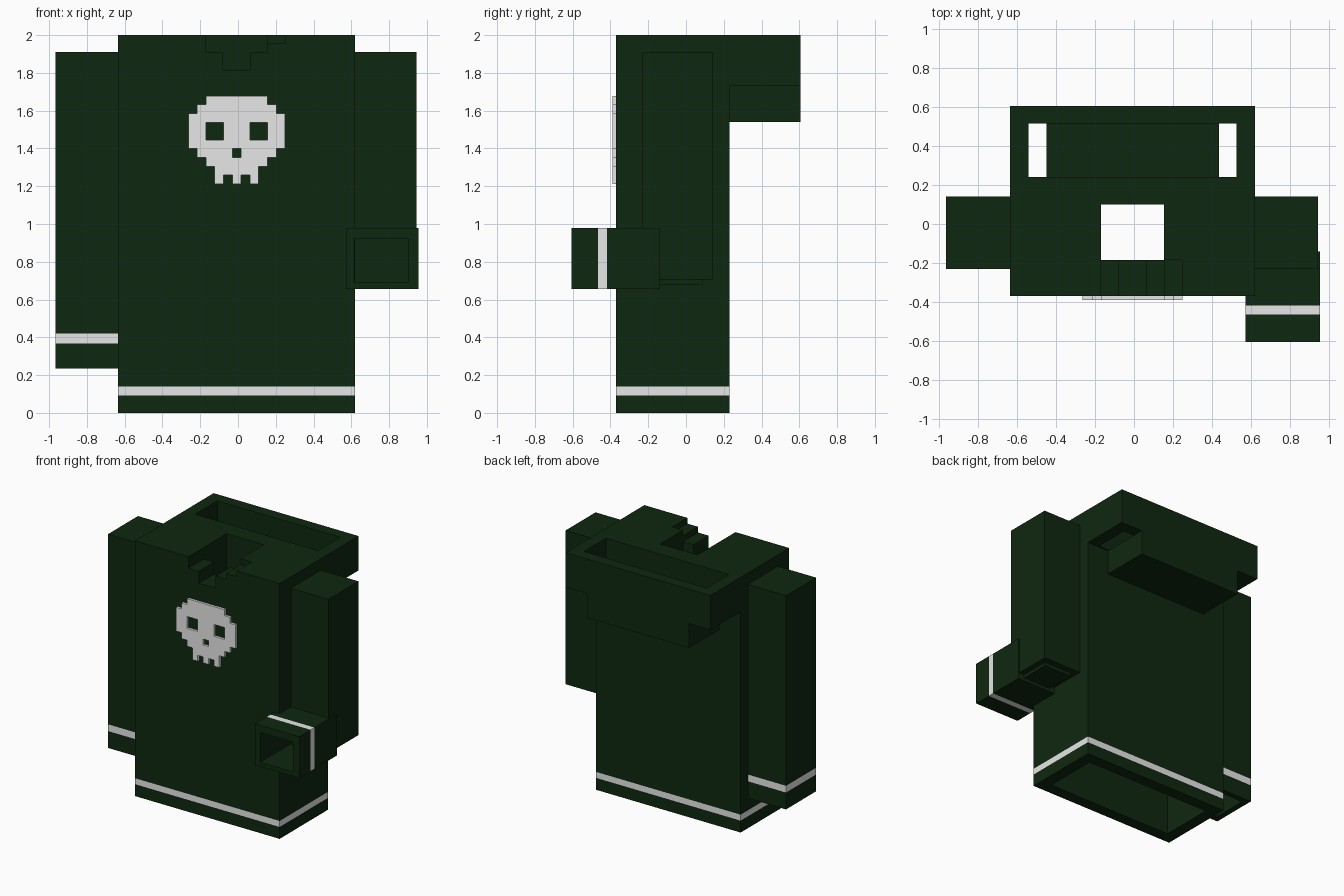
import bpy, bmesh
from mathutils import Vector

if "Cube" in bpy.data.objects:
    bpy.data.objects.remove(bpy.data.objects["Cube"])


def material(name, rgb):
    m = bpy.data.materials.new(name)
    m.diffuse_color = (*rgb, 1)
    m.use_nodes = True
    m.node_tree.nodes["Principled BSDF"].inputs["Base Color"].default_value = m.diffuse_color
    return m


GREEN = material("dark green cloth", (0.0045, 0.021, 0.0052))
WHITE = material("off white trim", (0.8, 0.8, 0.8))


def finish(name, bm, mats):
    me = bpy.data.meshes.new(name)
    bmesh.ops.recalc_face_normals(bm, faces=bm.faces)
    bm.to_mesh(me)
    bm.free()
    for m in mats:
        me.materials.append(m)
    ob = bpy.data.objects.new(name, me)
    bpy.context.collection.objects.link(ob)
    return ob


def add_box(bm, x, y, z):
    verts = bmesh.ops.create_cube(bm, size=1)["verts"]
    for v in verts:
        v.co = Vector([(r[0] + r[1]) / 2 + c * (r[1] - r[0])
                       for c, r in zip(v.co, (x, y, z))])


def boxes(name, *parts):
    bm = bmesh.new()
    for p in parts:
        add_box(bm, *p)
    return finish(name, bm, [GREEN, WHITE])


def cut(ob, *parts):
    """Subtract boxes one after another."""
    bpy.context.view_layer.objects.active = ob
    for p in parts:
        tool = boxes("cutter", p)
        tool.hide_render = True
        mod = ob.modifiers.new("cut", "BOOLEAN")
        mod.operation, mod.solver, mod.object = "DIFFERENCE", "EXACT", tool
        bpy.ops.object.modifier_apply(modifier=mod.name)
        bpy.data.objects.remove(tool)


def stripe(ob, axis, lo, hi, x, other):
    """White band on the outer faces only, between lo and hi along an axis."""
    bm = bmesh.new()
    bm.from_mesh(ob.data)
    no = Vector((0, 0, 0))
    no[axis] = 1
    for d in (lo, hi):
        bmesh.ops.bisect_plane(bm, geom=bm.verts[:] + bm.edges[:] + bm.faces[:],
                               plane_co=no * d, plane_no=no)
    o_axis = 3 - axis
    for f in bm.faces:
        c = f.calc_center_median()
        outer = (min(abs(c.x - e) for e in x) < 0.005
                 or min(abs(c[o_axis] - e) for e in other) < 0.005)
        f.material_index = int(lo < c[axis] < hi and outer)
    bm.to_mesh(ob.data)
    bm.free()


# Torso: hollow from below, neck hole, stepped collar notch
bx, by = (-0.635, 0.62), (-0.37, 0.23)
torso = boxes("torso", (bx, by, (0, 2)))
cut(torso,
    ((-0.545, 0.53), (-0.28, 0.14), (-0.1, 1.72)),
    ((-0.17, 0.155), (-0.185, 0.10), (1.6, 2.1)),
    ((-0.17, 0.155), (-0.5, -0.18), (1.91, 2.1)),
    ((-0.08, 0.065), (-0.5, -0.18), (1.815, 2.1)),
    ((0.15, 0.248), (-0.5, -0.185), (1.955, 2.1)))
stripe(torso, 2, 0.093, 0.14, bx, by)

# Hood: side walls, back wall and narrower floor
boxes("hood",
      ((-0.635, -0.54), (0.23, 0.515), (1.73, 2)),
      ((0.525, 0.62), (0.23, 0.515), (1.73, 2)),
      ((-0.635, 0.62), (0.515, 0.605), (1.73, 2)),
      ((-0.45, 0.435), (0.23, 0.605), (1.54, 1.73)))
boxes("hood_front_lip", ((-0.54, 0.525), (0.23, 0.24), (1.73, 2)))

# Straight sleeve, open at the cuff
sx, sy = (-0.965, -0.635), (-0.23, 0.14)
sleeve = boxes("straight_sleeve", (sx, sy, (0.235, 1.91)))
cut(sleeve, ((-0.92, -0.68), (-0.185, 0.095), (0.1, 0.6)))
stripe(sleeve, 2, 0.367, 0.42, sx, sy)

# Bent sleeve: upper arm, elbow patch and forward forearm with open cuff
boxes("bent_sleeve_upper", ((0.62, 0.945), sy, (0.705, 1.91)))
boxes("elbow_patch", ((0.665, 0.90), (-0.14, 0.09), (0.68, 0.705)))
fx, fz = (0.572, 0.955), (0.655, 0.98)
forearm = boxes("bent_sleeve_forearm", (fx, (-0.605, -0.14), fz))
cut(forearm, ((0.617, 0.90), (-0.7, -0.23), (0.69, 0.922)))
stripe(forearm, 1, -0.465, -0.418, fx, fz)

# Pixel skull emblem on the chest
ROWS = ["..#######..",
        ".#########.",
        "###########",
        "##..###..##",
        "##..###..##",
        "###########",
        ".####.####.",
        "..#######..",
        "...#####...",
        "...#.#.#..."]
P = 0.0466
bm = bmesh.new()
for r, row in enumerate(ROWS):
    for c, ch in enumerate(row):
        if ch == "#":
            x, z = -0.263 + c * P, 1.678 - r * P
            bm.faces.new([bm.verts.new((px, -0.389, pz)) for px, pz in
                          ((x, z), (x, z - P), (x + P, z - P), (x + P, z))])
bmesh.ops.remove_doubles(bm, verts=bm.verts, dist=0.001)
ext = bmesh.ops.extrude_face_region(bm, geom=bm.faces[:])
for v in ext["geom"]:
    if isinstance(v, bmesh.types.BMVert):
        v.co.y = -0.37
# drop the hidden back faces lying on the torso
bmesh.ops.delete(bm, geom=[f for f in bm.faces
                           if all(abs(v.co.y + 0.37) < 1e-4 for v in f.verts)],
                 context="FACES")
finish("skull_emblem", bm, [WHITE])
